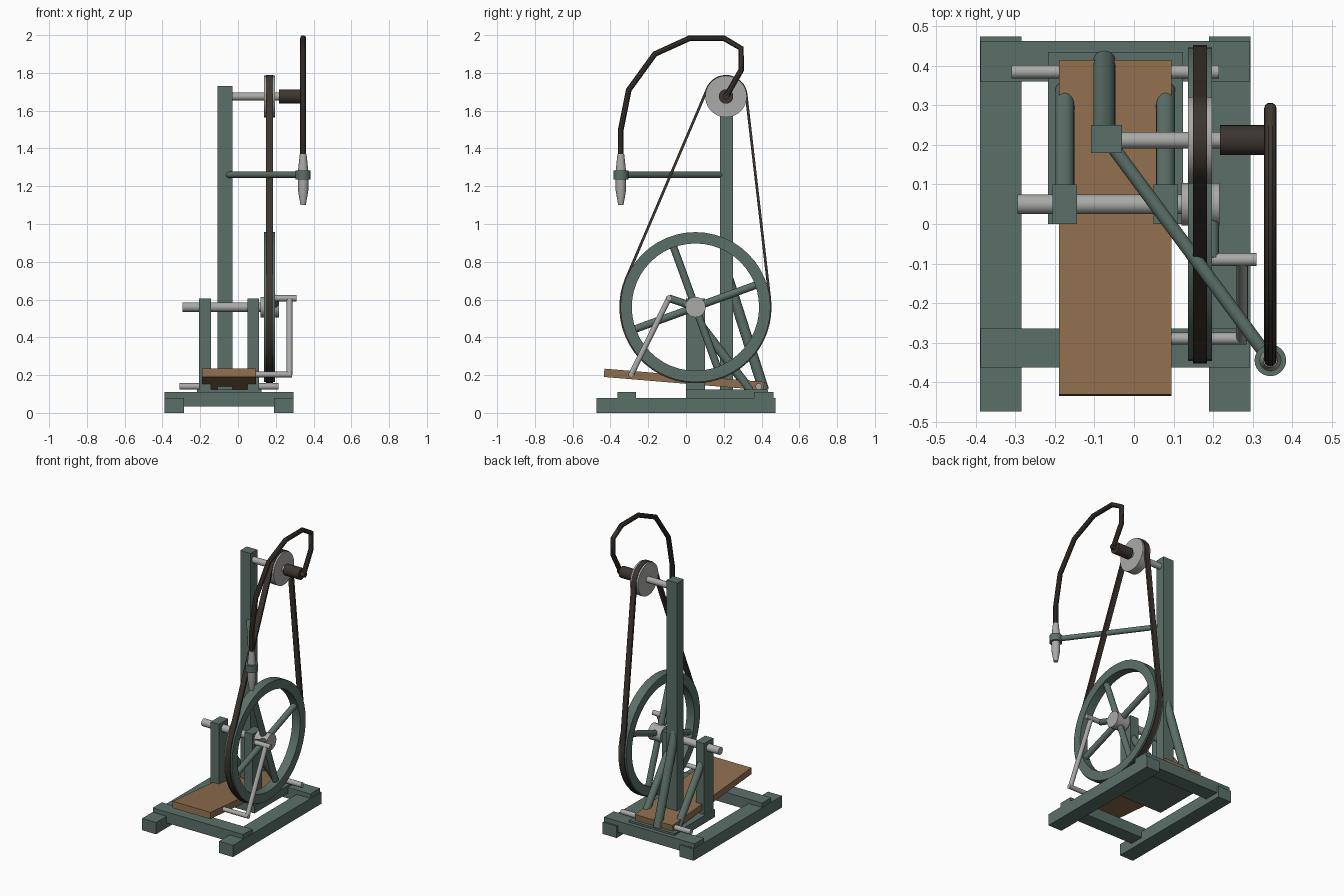
import bpy, bmesh, math
from mathutils import Vector, Matrix

old = bpy.data.objects.get("Cube")
if old:
    bpy.data.objects.remove(old, do_unlink=True)


def material(name, rgb):
    m = bpy.data.materials.new(name)
    m.use_nodes = True
    m.diffuse_color = (*rgb, 1)
    m.node_tree.nodes["Principled BSDF"].inputs["Base Color"].default_value = (*rgb, 1)
    return m


GREEN = material("painted green", (0.105, 0.16, 0.138))
WOOD = material("treadle wood", (0.27, 0.155, 0.075))
STEEL = material("light steel", (0.4, 0.4, 0.39))
DARK = material("dark rubber", (0.046, 0.036, 0.03))


def finish(name, bm, mat, smooth=True):
    bmesh.ops.recalc_face_normals(bm, faces=bm.faces)
    mesh = bpy.data.meshes.new(name)
    bm.to_mesh(mesh)
    bm.free()
    mesh.materials.append(mat)
    ob = bpy.data.objects.new(name, mesh)
    bpy.context.collection.objects.link(ob)
    if smooth:
        bpy.ops.object.select_all(action="DESELECT")
        ob.select_set(True)
        bpy.context.view_layer.objects.active = ob
        bpy.ops.object.shade_smooth_by_angle(angle=math.radians(32))
    return ob


def box(name, x, y, z, mat=GREEN):
    """Box from its (low, high) range on each axis."""
    bm = bmesh.new()
    bmesh.ops.create_cube(bm, size=1)
    for v in bm.verts:
        v.co = [sum(r) / 2 + c * (r[1] - r[0]) for r, c in zip((x, y, z), v.co)]
    return finish(name, bm, mat, False)


def rod(name, a, b, r, mat=GREEN, sides=24):
    """Round bar between two points."""
    a, b = Vector(a), Vector(b)
    turn = (b - a).to_track_quat("Z", "Y").to_matrix().to_4x4()
    bm = bmesh.new()
    bmesh.ops.create_cone(bm, cap_ends=True, segments=sides, radius1=r, radius2=r,
                          depth=(b - a).length,
                          matrix=Matrix.Translation((a + b) / 2) @ turn)
    return finish(name, bm, mat)


def band(name, outer, inner, x0, x1, mat):
    """Closed flat band: two matching (y, z) loops given width along x."""
    bm = bmesh.new()
    loops = [[bm.verts.new((x, y, z)) for y, z in loop]
             for loop, x in ((outer, x0), (outer, x1), (inner, x1), (inner, x0))]
    n = len(outer)
    for k in range(4):
        p, q = loops[k], loops[(k + 1) % 4]
        for i in range(n):
            j = (i + 1) % n
            bm.faces.new((p[i], p[j], q[j], q[i]))
    return finish(name, bm, mat)


def lathe(name, profile, x, y, mat, sides=24):
    """Solid turned about a vertical axis from (radius, z) points."""
    bm = bmesh.new()
    rings = [[bm.verts.new((x + r * math.cos(t), y + r * math.sin(t), z))
              for t in (2 * math.pi * i / sides for i in range(sides))]
             for r, z in profile]
    for p, q in zip(rings, rings[1:]):
        for i in range(sides):
            j = (i + 1) % sides
            bm.faces.new((p[i], p[j], q[j], q[i]))
    bm.faces.new(rings[0])
    bm.faces.new(rings[-1])
    return finish(name, bm, mat)


def arc(c, r, t0, t1, n):
    return [(c[0] + r * math.cos(t0 + (t1 - t0) * i / n),
             c[1] + r * math.sin(t0 + (t1 - t0) * i / n)) for i in range(n + 1)]


# Base frame
for side, x in (("right", (-0.39, -0.285)), ("left", (0.19, 0.295))):
    box(side + "_runner", x, (-0.475, 0.475), (0, 0.08))
for end, y in (("front", (-0.363, -0.265)), ("back", (0.36, 0.463))):
    box(end + "_cross_beam", (-0.388, 0.293), y, (0.035, 0.11))
box("base_plate", (-0.217, 0.124), (0, 0.435), (0.07, 0.123))

# Treadle board, tilted towards the back pivot
treadle = box("treadle_board", (-0.19, 0.095), (-0.425, 0.425), (-0.022, 0.022), WOOD)
treadle.location = (0, -0.01, 0.177)
treadle.rotation_euler.x = math.atan(-0.083)
rod("treadle_pivot", (-0.31, 0.385, 0.14), (0.215, 0.385, 0.14), 0.017, STEEL)

# Axle posts with back struts
for side, x in (("right", -0.175), ("left", 0.08)):
    box(side + "_axle_post", (x - 0.031, x + 0.031), (0, 0.1), (0.12, 0.605))
    rod(side + "_post_strut", (x, 0.05, 0.5), (x, 0.34, 0.12), 0.024)

# Main column
box("main_column", (-0.109, -0.03), (0.18, 0.25), (0.12, 1.73))
rod("column_strut", (-0.075, 0.22, 0.72), (-0.075, 0.412, 0.12), 0.028)

# Flywheel
WHEEL, PULLEY, BX = (0.05, 0.56), (0.212, 1.675), 0.167
TAU = 2 * math.pi
band("flywheel_rim", arc(WHEEL, 0.397, 0, TAU, 48)[:-1],
     arc(WHEEL, 0.337, 0, TAU, 48)[:-1], BX - 0.03, BX + 0.03, GREEN)
for k in range(4):
    t = math.radians(20 + 90 * k)
    rod("spoke_%d" % (k + 1), (BX, *WHEEL),
        (BX, WHEEL[0] + 0.36 * math.cos(t), WHEEL[1] + 0.36 * math.sin(t)), 0.02)
rod("flywheel_axle", (-0.295, *WHEEL), (0.2, *WHEEL), 0.025, STEEL)
rod("flywheel_hub", (0.12, *WHEEL), (0.216, *WHEEL), 0.054, STEEL, 32)

# Crank, connecting rod and treadle pin
PIN = (-0.09, 0.607)
FOOT = (-0.29, 0.203)
rod("crank_arm", (0.195, *WHEEL), (0.195, *PIN), 0.02)
rod("crank_pin", (0.195, *PIN), (0.31, *PIN), 0.016, STEEL)
rod("connecting_rod", (0.273, *PIN), (0.273, *FOOT), 0.015, STEEL)
rod("treadle_pin", (0.05, *FOOT), (0.285, *FOOT), 0.015, STEEL)

# Pulley head
rod("pulley_axle", (-0.04, *PULLEY), (0.22, *PULLEY), 0.021, STEEL)
rod("pulley", (BX - 0.03, *PULLEY), (BX + 0.03, *PULLEY), 0.11, STEEL, 40)
rod("hose_coupling", (0.217, *PULLEY), (0.332, *PULLEY), 0.038, DARK)

# Drive belt following the outer tangents of wheel and pulley
dy, dz = PULLEY[0] - WHEEL[0], PULLEY[1] - WHEEL[1]
heading = math.atan2(dz, dy)
spread = math.acos((0.403 - 0.114) / math.hypot(dy, dz))


def belt_loop(inset):
    return (arc(PULLEY, 0.114 - inset, heading - spread, heading + spread, 16)
            + arc(WHEEL, 0.403 - inset, heading + spread, heading - spread + TAU, 32))


band("drive_belt", belt_loop(0), belt_loop(0.014), BX - 0.018, BX + 0.018, DARK)

# Flexible hose
path = [PULLEY, (0.292, 1.815), (0.292, 1.93), (0.2, 1.984), (0.02, 1.984),
        (-0.165, 1.9), (-0.303, 1.71), (-0.345, 1.5), (-0.345, 1.35)]
HX = 0.345
curve = bpy.data.curves.new("flexible_hose", "CURVE")
curve.dimensions = "3D"
curve.bevel_depth = 0.016
curve.bevel_resolution = 3
curve.use_fill_caps = True
spline = curve.splines.new("POLY")
spline.points.add(len(path) - 1)
for p, (y, z) in zip(spline.points, path):
    p.co = (HX, y, z, 1)
curve.materials.append(DARK)
hose = bpy.data.objects.new("flexible_hose", curve)
bpy.context.collection.objects.link(hose)
bpy.ops.object.select_all(action="DESELECT")
hose.select_set(True)
bpy.context.view_layer.objects.active = hose
bpy.ops.object.convert(target="MESH")
bpy.ops.object.shade_smooth_by_angle(angle=math.radians(32))
rod("hose_start", (0.325, *PULLEY), (0.36, *PULLEY), 0.016, DARK)

# Handpiece and its holder
lathe("handpiece", [(0.014, 1.1), (0.027, 1.175), (0.027, 1.285), (0.018, 1.37)],
      HX, -0.345, STEEL)
lathe("holder_ring", [(0.04, 1.235), (0.04, 1.283)], HX, -0.345, GREEN)
rod("holder_arm", (-0.05, 0.19, 1.26), (HX, -0.345, 1.26), 0.017)
